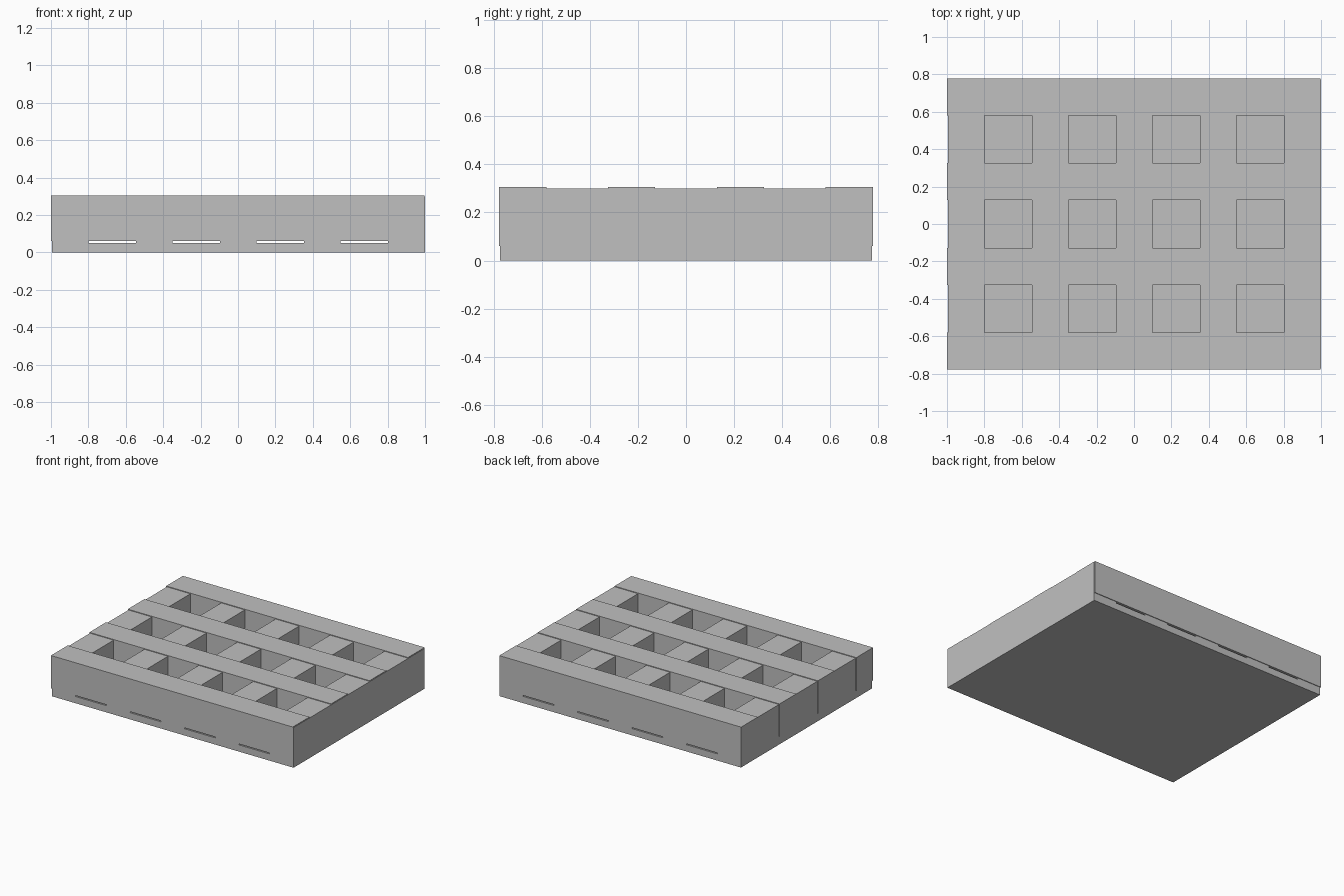
import bpy

cube = bpy.data.objects.get("Cube")
if cube:
    bpy.data.objects.remove(cube, do_unlink=True)

grey = bpy.data.materials.new("light_grey")
grey.use_nodes = True
grey.diffuse_color = (0.527, 0.527, 0.527, 1)
grey.node_tree.nodes["Principled BSDF"].inputs["Base Color"].default_value = grey.diffuse_color


def box(name, x, y, z):
    """Box spanning the given (low, high) ranges."""
    spans = (x, y, z)
    bpy.ops.mesh.primitive_cube_add(size=1)
    ob = bpy.context.object
    ob.name = name
    ob.location = [(a + b) / 2 for a, b in spans]
    ob.scale = [b - a for a, b in spans]
    bpy.ops.object.transform_apply(location=True, rotation=False, scale=True)
    ob.data.materials.append(grey)
    return ob


# Base plate
box("base_plate", (-0.995, 1.0), (-0.773, 0.773), (0, 0.05))

# Crosswise slats resting on the plate
for i in range(5):
    low = -0.995 + 0.4495 * i
    high = 1.0 if i == 4 else low + 0.195
    box(f"cross_slat_{i + 1}", (low, high), (-0.773, 0.773), (0.05, 0.30))

# Lengthwise slats interlocked with them, raised to leave slits above the plate
for i in range(4):
    y = -0.6795 + 0.453 * i
    box(f"long_slat_{i + 1}", (-1.0, 0.997), (y - 0.0985, y + 0.0985), (0.06, 0.305))
